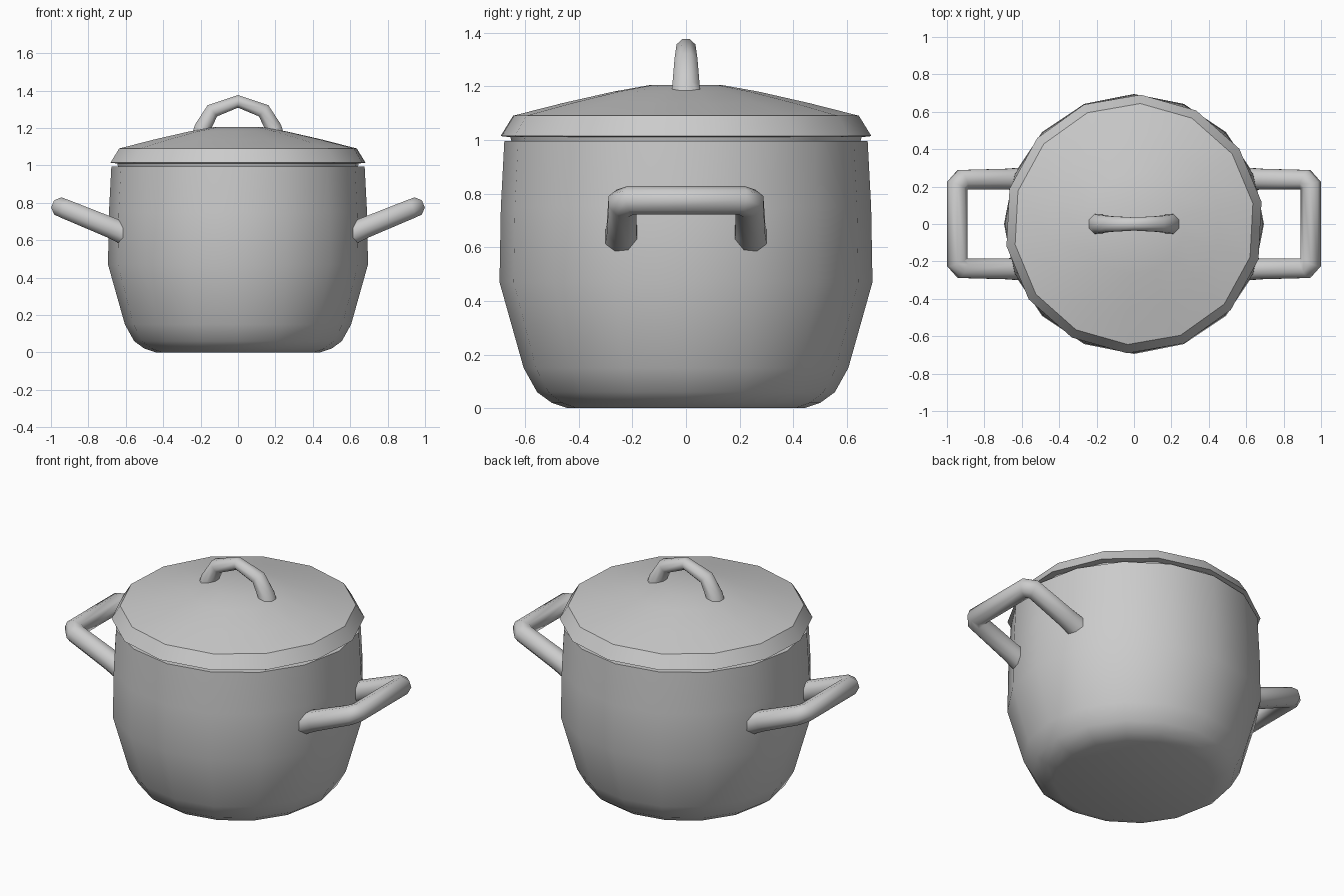
import bpy, bmesh, math
from mathutils import Vector

if "Cube" in bpy.data.objects:
    bpy.data.objects.remove(bpy.data.objects["Cube"])


def finish(bm, name, angle):
    bmesh.ops.recalc_face_normals(bm, faces=bm.faces)
    me = bpy.data.meshes.new(name)
    bm.to_mesh(me)
    bm.free()
    ob = bpy.data.objects.new(name, me)
    bpy.context.collection.objects.link(ob)
    bpy.ops.object.select_all(action='DESELECT')
    ob.select_set(True)
    bpy.context.view_layer.objects.active = ob
    bpy.ops.object.shade_smooth_by_angle(angle=math.radians(angle))
    return ob


def bridge(bm, rings):
    for a, b in zip(rings, rings[1:]):
        n = len(a)
        for i in range(n):
            j = (i + 1) % n
            bm.faces.new((a[i], a[j], b[j], b[i]))
    bm.faces.new(rings[0])
    bm.faces.new(rings[-1])


def lathe(name, profile, sides, phase, angle):
    """Revolve (radius, z) points around z and cap both ends."""
    bm = bmesh.new()
    rings = []
    for r, z in profile:
        angs = [math.radians(phase) + math.tau * i / sides for i in range(sides)]
        rings.append([bm.verts.new((r * math.cos(a), r * math.sin(a), z)) for a in angs])
    bridge(bm, rings)
    return finish(bm, name, angle)


def tube(name, path, normal, sides=8, angle=50):
    """Mitred tube along a planar path of (point, radius in plane, radius across)."""
    bm = bmesh.new()
    normal = Vector(normal).normalized()
    pts = [Vector(p[0]) for p in path]
    rings = []
    for i, (p, ra, rb) in enumerate(path):
        d0 = (pts[i] - pts[max(i - 1, 0)]).normalized()
        d1 = (pts[min(i + 1, len(pts) - 1)] - pts[i]).normalized()
        t = (d0 + d1).normalized()
        side = t.cross(normal)
        mitre = 1 / max(t.dot(d1 if d1.length else d0), 0.5)
        ring = []
        for k in range(sides):
            a = math.tau * (k + 0.5) / sides
            ring.append(bm.verts.new(pts[i] + side * (ra * mitre * math.cos(a))
                                     + normal * (rb * math.sin(a))))
        rings.append(ring)
    bridge(bm, rings)
    return finish(bm, name, angle)


# Pot body with a thin wall and inner floor
lathe("pot_body", [(0.44, 0), (0.50, 0.02), (0.555, 0.06), (0.605, 0.15), (0.695, 0.47),
                   (0.69, 0.75), (0.677, 0.995), (0.64, 0.995), (0.65, 0.48),
                   (0.55, 0.12), (0.45, 0.05)], 16, 0, 40)

# Domed lid with an overhanging rim and a lip that drops into the pot
lathe("lid", [(0.61, 0.97), (0.65, 0.99), (0.655, 1.01), (0.692, 1.014), (0.645, 1.09), (0.46, 1.137),
              (0.27, 1.18), (0.13, 1.205)], 14, 87, 40)

# Arched lid handle, flared at the feet
half = [(0.205, 1.14, 0.05, 0.062), (0.19, 1.20, 0.047, 0.055),
        (0.137, 1.292, 0.04, 0.046)]
arch = [((-x, 0, z), a, b) for x, z, a, b in half]
arch += [((0, 0, 1.342), 0.034, 0.038)]
arch += [((x, 0, z), a, b) for x, z, a, b in reversed(half)]
tube("lid_handle", arch, (0, 1, 0))

# Side loop handles, tilted upwards and mirrored left and right
for s, name in ((1, "right_handle"), (-1, "left_handle")):
    half = [(0.60, 0.24, 0.633, 0.066), (0.68, 0.24, 0.667, 0.06),
            (0.915, 0.237, 0.763, 0.056), (0.945, 0.205, 0.775, 0.054)]
    loop = [((s * x, -y, z), r, r) for x, y, z, r in half]
    loop += [((s * x, y, z), r, r) for x, y, z, r in reversed(half)]
    tube(name, loop, (-0.38 * s, 0, 0.925))
